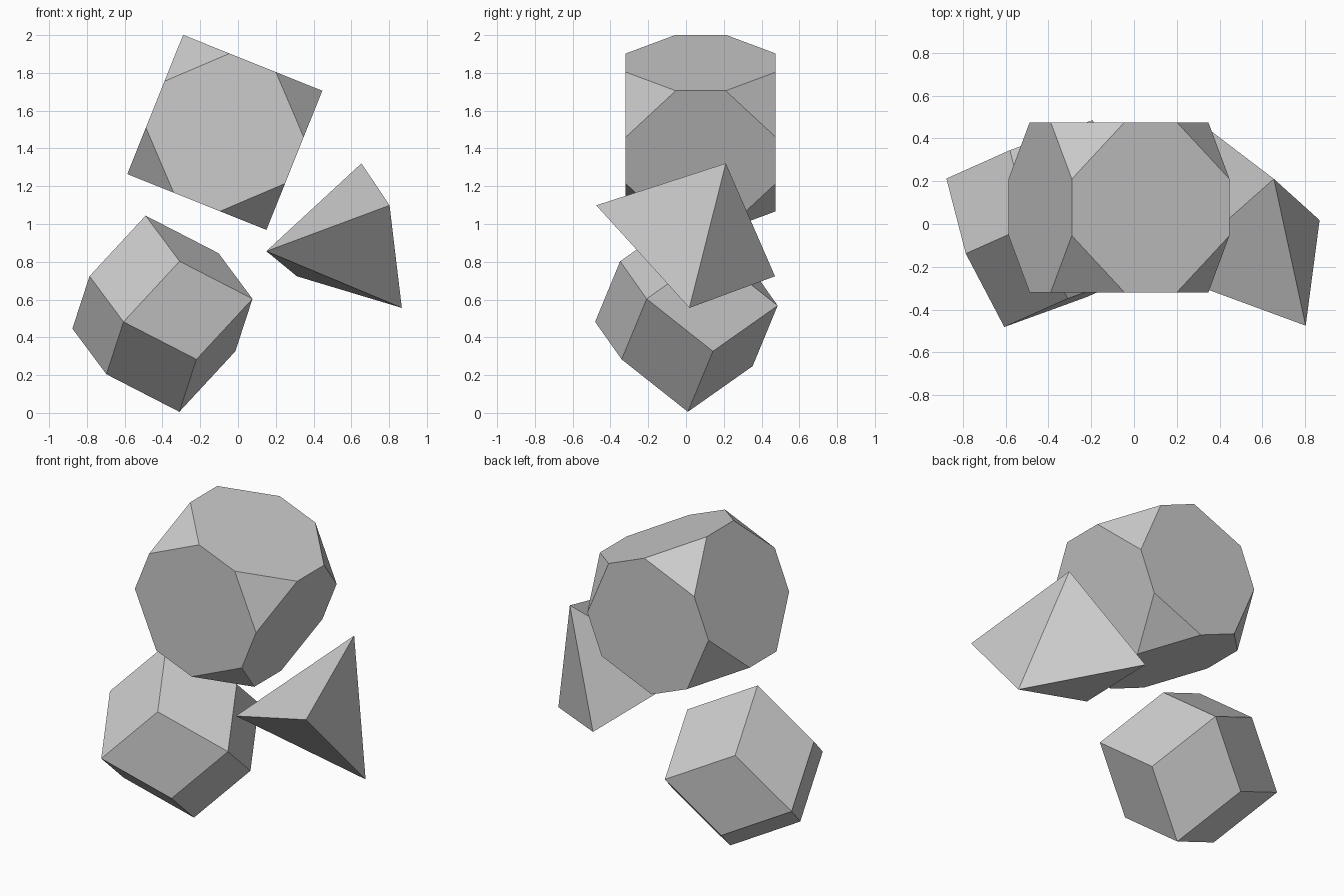
import bpy, bmesh
from itertools import product, permutations
from math import cos, sin, pi
from mathutils import Vector, Matrix

if "Cube" in bpy.data.objects:
    bpy.data.objects.remove(bpy.data.objects["Cube"])


def solid(name, points, centre, x_dir, z_dir):
    """Convex flat-faced solid from local points, placed in a frame of two directions."""
    z = Vector(z_dir).normalized()
    y = z.cross(Vector(x_dir)).normalized()
    x = y.cross(z)
    bm = bmesh.new()
    for p in points:
        bm.verts.new(p)
    bmesh.ops.convex_hull(bm, input=bm.verts[:])
    bmesh.ops.dissolve_limit(bm, angle_limit=0.02, verts=bm.verts[:], edges=bm.edges[:])
    bmesh.ops.recalc_face_normals(bm, faces=bm.faces[:])
    me = bpy.data.meshes.new(name)
    bm.to_mesh(me)
    bm.free()
    ob = bpy.data.objects.new(name, me)
    ob.matrix_world = (Matrix.Translation(centre)
                       @ Matrix((x, y, z)).transposed().to_4x4())
    bpy.context.collection.objects.link(ob)
    return ob


signs = list(product((-1, 1), repeat=3))

# Truncated cube: corners cut one third of the way along each edge
h = 0.397
trunc = {(a * p[0], b * p[1], c * p[2])
         for p in permutations((h, h, h / 3)) for a, b, c in signs}
solid("truncated_cube", sorted(trunc), (-0.07, 0.078, 1.485),
      (0.735, 0, -0.295), (0.295, 0, 0.735))

# Rhombic dodecahedron: octahedron tips plus cube corners
r = 0.527
tips = [tuple(s * r if i == k else 0 for i in range(3)) for k in range(3) for s in (-1, 1)]
corners = [tuple(s * r / 2 for s in c) for c in signs]
solid("rhombic_dodecahedron", tips + corners, (-0.4, 0.002, 0.525),
      (0.475, -0.21, 0.083), (-0.09, -0.008, 0.523))

# Triangular bipyramid: three equator points and two tips
ring = [(0.472 * cos(a), 0.472 * sin(a), 0) for a in (0, 2 * pi / 3, 4 * pi / 3)]
solid("triangular_bipyramid", ring + [(0, 0, 0.565), (0, 0, -0.565)],
      (0.557, -0.002, 0.911), (-0.407, -0.233, -0.055), (0.245, -0.4725, 0.1875))
